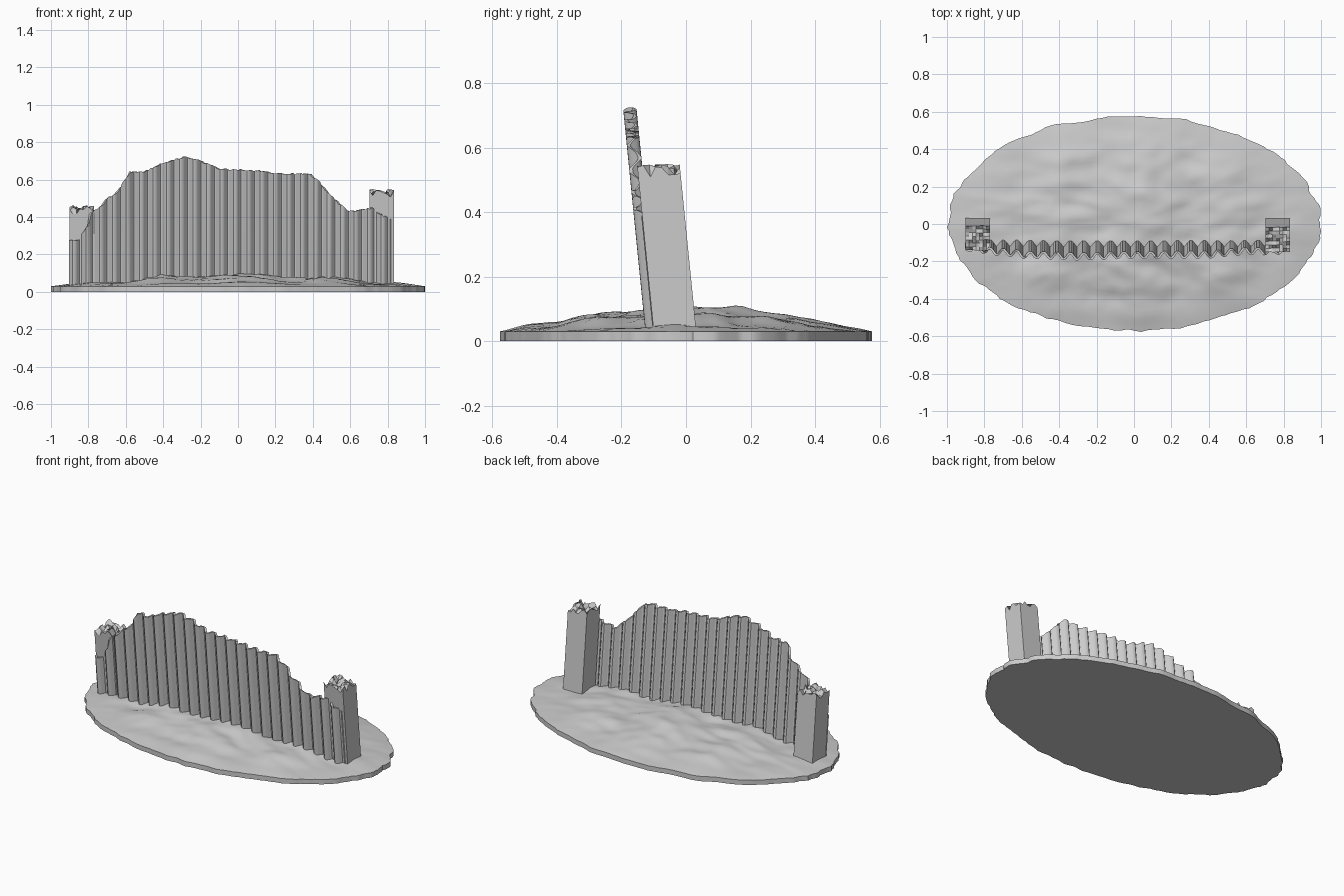
import bpy, bmesh, math, random
from mathutils import Vector, noise

random.seed(4)
cube = bpy.data.objects.get("Cube")
if cube:
    bpy.data.objects.remove(cube)

grey = bpy.data.materials.new("plain_grey")
grey.use_nodes = True
colour = (0.6, 0.6, 0.6, 1)
grey.diffuse_color = colour
grey.node_tree.nodes["Principled BSDF"].inputs["Base Color"].default_value = colour

LEAN = 0.1      # backward offset lost per unit of height
FOOT = 0.06     # height at which wall and posts meet the ground


def lean(z):
    return -LEAN * (z - FOOT)


def finish(bm, name, angle=None):
    bmesh.ops.recalc_face_normals(bm, faces=bm.faces)
    mesh = bpy.data.meshes.new(name)
    bm.to_mesh(mesh)
    bm.free()
    mesh.materials.append(grey)
    obj = bpy.data.objects.new(name, mesh)
    bpy.context.collection.objects.link(obj)
    if angle:
        bpy.ops.object.select_all(action="DESELECT")
        obj.select_set(True)
        bpy.context.view_layer.objects.active = obj
        bpy.ops.object.shade_smooth_by_angle(angle=math.radians(angle))
    return obj


# Ground mound: uneven oval slab with a gently lumpy top
def ground_height(x, y, r):
    bumps = 0.016 * noise.noise(Vector((x * 4, y * 9, 0)))
    bumps += 0.008 * noise.noise(Vector((x * 11, y * 16, 5)))
    bumps += 0.009 * math.cos(14 * (x - 0.05))
    return 0.03 + 0.065 * (1 - r ** 1.6) + bumps * min(1, 3 * (1 - r))


def build_ground(segments=180, rings=26):
    bm = bmesh.new()
    outline = []
    for i in range(segments):
        a = math.tau * i / segments
        c, s = math.cos(a), math.sin(a)
        w = 1 + 0.03 * noise.noise(Vector((c * 5, s * 5, 2)))
        w += 0.015 * noise.noise(Vector((c * 16, s * 16, 7)))
        outline.append(Vector((c * w, s * w)))
    # fit the ragged outline to the exact footprint
    lo = [min(p[k] for p in outline) for k in (0, 1)]
    hi = [max(p[k] for p in outline) for k in (0, 1)]
    half = (1.0, 0.577)
    outline = [[half[k] * (2 * p[k] - lo[k] - hi[k]) / (hi[k] - lo[k]) for k in (0, 1)]
               for p in outline]

    loops = []
    for j in range(1, rings + 1):
        r = j / rings
        loops.append([bm.verts.new((x * r, y * r, ground_height(x * r, y * r, r)))
                      for x, y in outline])
    loops.append([bm.verts.new((x, y, 0)) for x, y in outline])
    centre = bm.verts.new((0, 0, ground_height(0, 0, 0)))
    for i in range(segments):
        n = (i + 1) % segments
        bm.faces.new((centre, loops[0][i], loops[0][n]))
        for a, b in zip(loops, loops[1:]):
            bm.faces.new((a[i], b[i], b[n], a[n]))
    bm.faces.new(loops[-1])
    return finish(bm, "ground_mound", 35)


# Corrugated sheet wall with a broken upper edge
TOP_EDGE = [(-0.9, 0.28), (-0.845, 0.28), (-0.83, 0.31), (-0.8, 0.36), (-0.79, 0.43),
            (-0.75, 0.44), (-0.7, 0.5), (-0.66, 0.52), (-0.6, 0.6), (-0.58, 0.64),
            (-0.5, 0.645), (-0.4, 0.69), (-0.28, 0.725), (-0.2, 0.7), (-0.1, 0.66),
            (0.1, 0.65), (0.2, 0.635), (0.39, 0.63), (0.43, 0.59), (0.5, 0.51),
            (0.59, 0.43), (0.72, 0.45), (0.75, 0.42), (0.82, 0.39)]


def edge_height(x):
    for (x0, z0), (x1, z1) in zip(TOP_EDGE, TOP_EDGE[1:]):
        if x <= x1:
            return z0 + (z1 - z0) * (x - x0) / (x1 - x0)
    return TOP_EDGE[-1][1]


def build_sheet(waves=24, steps=8, amplitude=0.0165, half_thick=0.006):
    bm = bmesh.new()
    x0, x1 = TOP_EDGE[0][0], TOP_EDGE[-1][0]
    k = math.tau * waves / (x1 - x0)
    sections = []
    for i in range(waves * steps + 1):
        x = x0 + (x1 - x0) * i / (waves * steps)
        top = edge_height(x) + random.uniform(-0.005, 0.003)
        y = -0.108 + amplitude * math.sin(k * x)
        side = Vector((-amplitude * k * math.cos(k * x), 1)).normalized() * half_thick
        ring = []
        for sign, z in ((-1, 0.01), (-1, top), (1, top), (1, 0.01)):
            ring.append(bm.verts.new((x + sign * side.x, y + sign * side.y + lean(z), z)))
        sections.append(ring)
    for a, b in zip(sections, sections[1:]):
        for i in range(4):
            n = (i + 1) % 4
            bm.faces.new((a[i], a[n], b[n], b[i]))
    bm.faces.new(sections[0])
    bm.faces.new(sections[-1])
    return finish(bm, "corrugated_sheet", 45)


# Square leaning posts with splintered tops
def build_post(name, x, top, cells=7):
    bm = bmesh.new()
    bmesh.ops.create_grid(bm, x_segments=cells, y_segments=cells, size=0.066)
    for v in bm.verts:
        v.co.z = top + random.uniform(-0.025, 0.025)
    rim = [e for e in bm.edges if e.is_boundary]
    new = bmesh.ops.extrude_edge_only(bm, edges=rim)["geom"]
    for v in new:
        if isinstance(v, bmesh.types.BMVert):
            v.co.z = 0.02
    bmesh.ops.holes_fill(bm, edges=[e for e in bm.edges if e.is_boundary], sides=0)
    for v in bm.verts:
        v.co.x += x
        v.co.y += -0.037 + lean(v.co.z)
    return finish(bm, name)


build_ground()
build_sheet()
build_post("right_post", -0.835, 0.44)
build_post("left_post", 0.768, 0.525)
